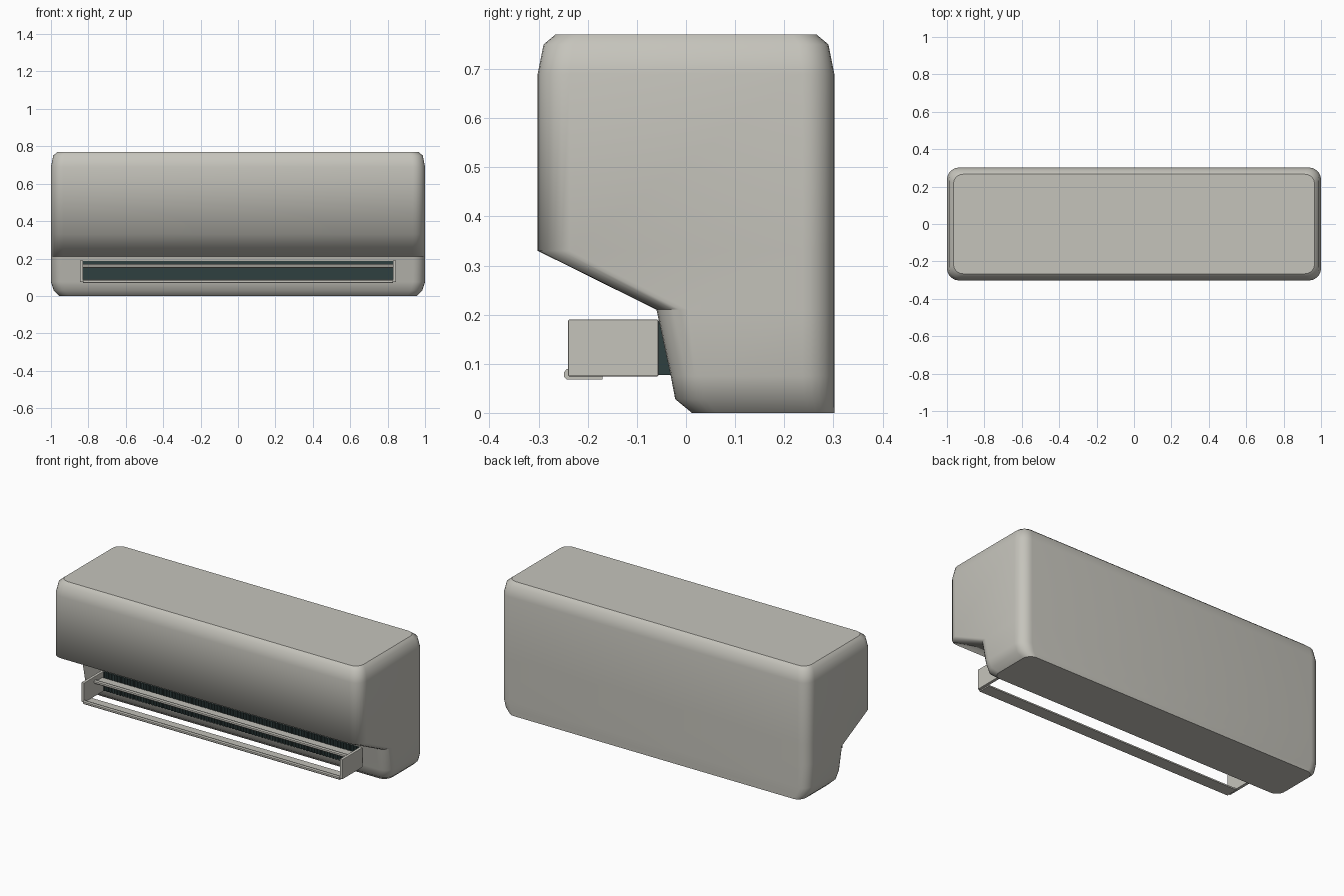
import bpy, bmesh, math

if "Cube" in bpy.data.objects:
    bpy.data.objects.remove(bpy.data.objects["Cube"])


def material(name, rgb):
    m = bpy.data.materials.new(name)
    m.diffuse_color = (*rgb, 1)
    m.use_nodes = True
    m.node_tree.nodes["Principled BSDF"].inputs["Base Color"].default_value = m.diffuse_color
    return m


casing = material("warm light grey", (0.56, 0.55, 0.50))
dark = material("dark teal grey", (0.028, 0.05, 0.05))


def finish(bm, name, mat):
    bmesh.ops.recalc_face_normals(bm, faces=bm.faces)
    me = bpy.data.meshes.new(name)
    bm.to_mesh(me)
    bm.free()
    ob = bpy.data.objects.new(name, me)
    bpy.context.collection.objects.link(ob)
    me.materials.append(mat)
    return ob


def add_box(bm, x0, x1, y0, y1, z0, z1):
    vs = bmesh.ops.create_cube(bm, size=1)["verts"]
    for v in vs:
        v.co = ((x0 + x1) / 2 + v.co.x * (x1 - x0),
                (y0 + y1) / 2 + v.co.y * (y1 - y0),
                (z0 + z1) / 2 + v.co.z * (z1 - z0))


def rounded_ring(hx, y0, y1, r, seg=6):
    pts = []
    for cx, cy, a0 in ((hx - r, y1 - r, 0), (r - hx, y1 - r, 90),
                       (r - hx, y0 + r, 180), (hx - r, y0 + r, 270)):
        for i in range(seg + 1):
            a = math.radians(a0 + 90 * i / seg)
            pts.append((cx + r * math.cos(a), cy + r * math.sin(a)))
    return pts


# Casing: rounded rectangles lofted upward (z, half width, front y, back y, radius)
levels = [(0.0, 0.955, 0.012, 0.302, 0.05),
          (0.028, 0.985, -0.022, 0.302, 0.06),
          (0.075, 1.0, -0.031, 0.302, 0.065),
          (0.21, 1.0, -0.06, 0.302, 0.065),
          (0.33, 1.0, -0.302, 0.302, 0.065),
          (0.69, 1.0, -0.302, 0.302, 0.065),
          (0.75, 0.988, -0.29, 0.29, 0.06),
          (0.77, 0.965, -0.266, 0.266, 0.05)]
bm = bmesh.new()
rings = [[bm.verts.new((x, y, z)) for x, y in rounded_ring(hx, y0, y1, r)]
         for z, hx, y0, y1, r in levels]
n = len(rings[0])
for a, b in zip(rings, rings[1:]):
    for i in range(n):
        j = (i + 1) % n
        bm.faces.new((a[i], a[j], b[j], b[i])).smooth = True
for ring in (rings[0], rings[-1]):
    for e in bm.faces.new(ring).edges:
        e.smooth = False
# Crease where the sloped underside meets the outlet wall
for e in bm.edges:
    if all(abs(v.co.z - 0.21) < 1e-4 and v.co.y < 0 for v in e.verts):
        e.smooth = False
finish(bm, "casing", casing)

# Dark outlet grille with fine upright fins
bm = bmesh.new()
add_box(bm, -0.83, 0.83, -0.057, -0.02, 0.077, 0.188)
fins = 80
for i in range(fins):
    x = -0.825 + 1.65 * i / (fins - 1)
    add_box(bm, x - 0.005, x + 0.005, -0.063, -0.05, 0.077, 0.188)
finish(bm, "outlet_grille", dark)

# End brackets holding the louvres
for side, name in ((-1, "left_bracket"), (1, "right_bracket")):
    bm = bmesh.new()
    xs = sorted((side * 0.828, side * 0.846))
    add_box(bm, *xs, -0.24, -0.056, 0.074, 0.19)
    ob = finish(bm, name, casing)
    bev = ob.modifiers.new("soft edges", "BEVEL")
    bev.width, bev.segments = 0.003, 2

# Louvres: a thin blade with a rounded front lip
blade = [(-0.17, 0.068), (-0.243, 0.068), (-0.248, 0.073), (-0.248, 0.083),
         (-0.243, 0.089), (-0.236, 0.089), (-0.229, 0.078), (-0.17, 0.076)]
for name, dy, dz in (("lower_louvre", 0, 0), ("upper_louvre", 0.1, 0.082)):
    bm = bmesh.new()
    ends = [[bm.verts.new((x, y + dy, z + dz)) for y, z in blade]
            for x in (-0.83, 0.83)]
    for ring in ends:
        bm.faces.new(ring)
    for i in range(len(blade)):
        j = (i + 1) % len(blade)
        bm.faces.new((ends[0][i], ends[0][j], ends[1][j], ends[1][i]))
    finish(bm, name, casing)
